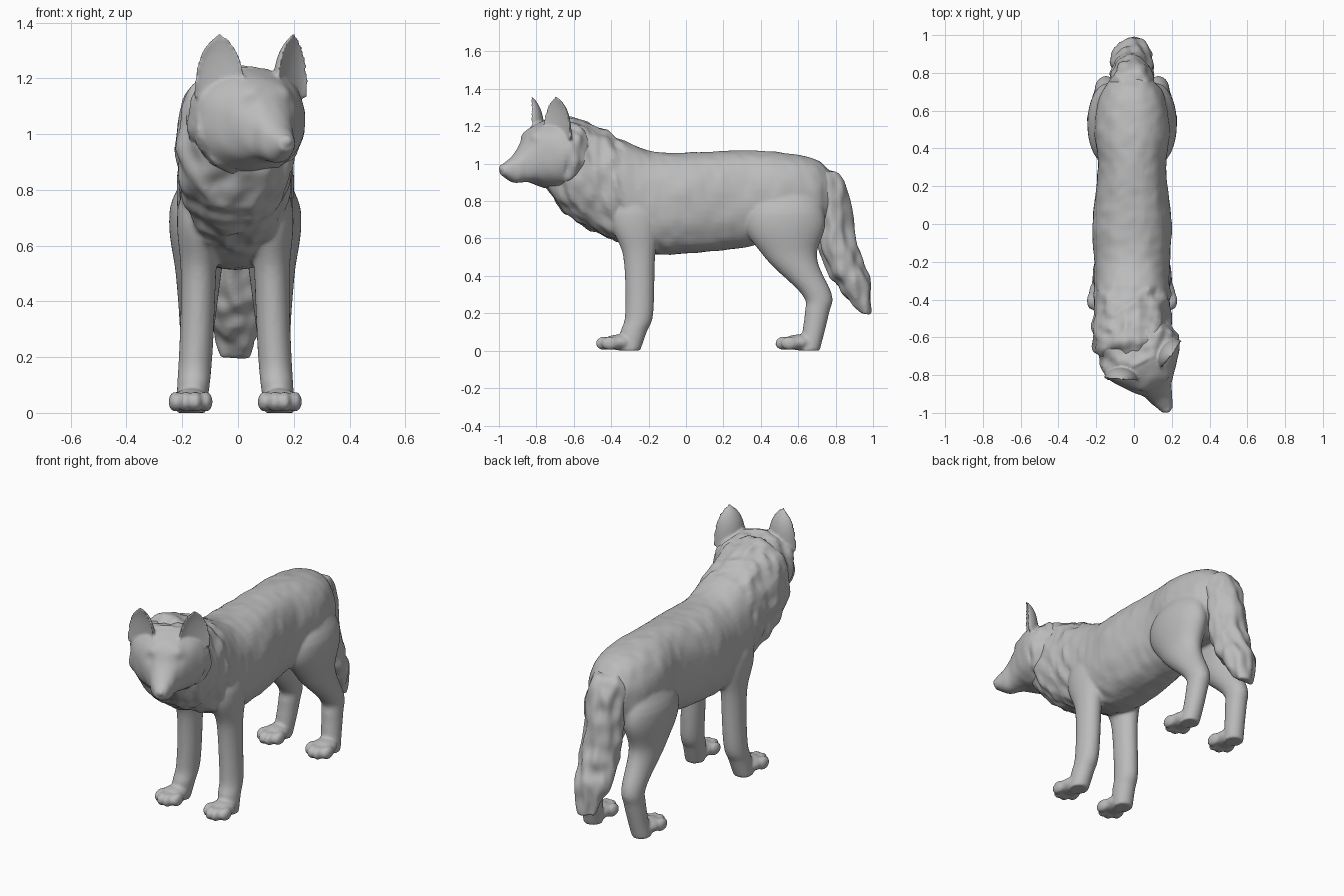
import bpy, bmesh, math
from mathutils import Vector, Matrix, noise

if "Cube" in bpy.data.objects:
    bpy.data.objects.remove(bpy.data.objects["Cube"])

grey = (0.5, 0.5, 0.5, 1)
fur = bpy.data.materials.new("grey_fur")
fur.use_nodes = True
fur.diffuse_color = grey
fur.node_tree.nodes["Principled BSDF"].inputs["Base Color"].default_value = grey


def spline(rows, steps=8):
    """Interpolate smoothly between a few section rows."""
    last = len(rows) - 1
    smooth = []
    for index in range(last):
        before, start, end, after = (Vector(rows[min(max(index + offset, 0), last)])
                                     for offset in (-1, 0, 1, 2))
        for step in range(steps):
            t = step / steps
            leave, arrive = (end - before) / 2, (after - start) / 2
            gap = end - start
            smooth.append(start + leave * t + (3 * gap - 2 * leave - arrive) * t ** 2
                          + (leave + arrive - 2 * gap) * t ** 3)
    return smooth + [Vector(rows[last])]


def loft(bm, rows, place, sides=48):
    """Skin closed rings; place(row, cosine, sine) gives each ring point."""
    angles = [math.tau * side / sides for side in range(sides)]
    rings = [[bm.verts.new(place(row, math.cos(angle), math.sin(angle))) for angle in angles]
             for row in rows]
    for lower, upper in zip(rings, rings[1:]):
        for side in range(sides):
            # a negative index closes the ring
            bm.faces.new((lower[side - 1], lower[side], upper[side], upper[side - 1]))
    bm.faces.new(rings[0])
    bm.faces.new(rings[-1])


def fuller(value):
    """Swell a circle slightly towards a square."""
    return math.copysign(abs(value) ** 0.87, value)


def along_body(row, cosine, sine):
    y, low, high, half_width = row
    return (half_width * fuller(cosine), y, (low + high) / 2 + (high - low) / 2 * fuller(sine))


def blob(bm, centre, size):
    placing = Matrix.Translation(centre) @ Matrix.Diagonal((*size, 1))
    bmesh.ops.create_uvsphere(bm, u_segments=16, v_segments=10, radius=1, matrix=placing)


def ruffle(bm, strength):
    """Push the surface in and out in soft tufts; strength(point) is the depth."""
    bmesh.ops.recalc_face_normals(bm, faces=bm.faces)
    bm.normal_update()
    for vert in bm.verts:
        x, y, z = vert.co
        tuft = noise.noise(Vector((x * 2, y * 2, z)) * 10)
        vert.co += vert.normal * tuft * strength(vert.co)


def finish(bm, name, voxel, softness):
    """Fuse the overlapping volumes of a part into one skin."""
    bmesh.ops.recalc_face_normals(bm, faces=bm.faces)
    mesh = bpy.data.meshes.new(name)
    bm.to_mesh(mesh)
    bm.free()
    mesh.materials.append(fur)
    mesh.shade_smooth()
    part = bpy.data.objects.new(name, mesh)
    bpy.context.collection.objects.link(part)
    fuse = part.modifiers.new("fuse", 'REMESH')
    fuse.mode = 'VOXEL'
    fuse.voxel_size = voxel
    fuse.use_smooth_shade = True
    soften = part.modifiers.new("soften", 'SMOOTH')
    soften.iterations = softness


# Torso with neck ruff: y, underside, back, half width
body = bmesh.new()
torso = [(0.82, 0.8, 0.9, 0.05), (0.7, 0.62, 1.02, 0.16), (0.5, 0.6, 1.06, 0.2),
         (0.3, 0.55, 1.07, 0.18), (0, 0.52, 1.06, 0.21), (-0.2, 0.52, 1.07, 0.2),
         (-0.4, 0.6, 1.16, 0.2), (-0.6, 0.7, 1.24, 0.21), (-0.7, 0.8, 1.2, 0.18),
         (-0.77, 0.92, 1.08, 0.08)]
loft(body, spline(torso), along_body)
ruffle(body, lambda point: 0.024 if point.y < -0.35 else 0.006)


# Legs: height, centre y, half depth; width and lean follow by rule
def leg(rows, side):
    def lean(z):
        return side * (0.13 + 0.03 * (1 - z) ** 4 - 0.35 * max(z - 0.75, 0))

    def along_leg(row, cosine, sine):
        z, y, depth = row
        half_width = 0.035 + depth / 3
        return (lean(z) + half_width * cosine, y + depth * sine, z)

    loft(body, spline(rows), along_leg)
    # paw pad and four toes
    ankle_y = rows[-1][1]
    blob(body, (lean(0), ankle_y - 0.06, 0.045), (0.068, 0.08, 0.042))
    for across in (-1.5, -0.5, 0.5, 1.5):
        reach = 0.14 - 0.015 * across ** 2
        toe = (lean(0) + across * 0.036, ankle_y - reach, 0.04)
        blob(body, toe, (0.026, 0.048, 0.037))


front = [(0.95, -0.27, 0.06), (0.7, -0.27, 0.13), (0.5, -0.25, 0.085),
         (0.2, -0.25, 0.075), (0.1, -0.28, 0.07), (0, -0.3, 0.055)]
hind = [(0.97, 0.56, 0.1), (0.7, 0.53, 0.215), (0.5, 0.56, 0.14),
        (0.3, 0.7, 0.08), (0.2, 0.7, 0.065), (0, 0.66, 0.055)]
for side in (1, -1):
    leg(front, side)
    leg(hind, side)
body.transform(Matrix.Translation((-0.01, 0, 0)))
finish(body, "body_and_legs", voxel=0.009, softness=6)


# Bushy tail: height, centre y, half depth
def along_tail(row, cosine, sine):
    z, y, depth = row
    return ((0.03 + 0.8 * depth) * cosine - 0.01, y + depth * sine, z)


bm = bmesh.new()
tail = [(0.98, 0.7, 0.05), (0.9, 0.75, 0.095), (0.7, 0.785, 0.1), (0.5, 0.83, 0.105),
        (0.35, 0.895, 0.09), (0.2, 0.955, 0.025)]
loft(bm, spline(tail, steps=12), along_tail)
ruffle(bm, lambda point: 0.02)
finish(bm, "tail", voxel=0.008, softness=3)


# Ears: rounded tips, cupped on the front, turned outward
def along_ear(row, cosine, sine):
    rise, half_width = row
    hollow = sine if sine > 0 else -sine / 3
    return (half_width * cosine, 0.8 * half_width * hollow, 1.13 + 0.235 * rise)


def ear(side):
    bm = bmesh.new()
    rises = [math.sin(step / 20 * math.pi / 2) for step in range(20)]
    loft(bm, [(rise, 0.075 * (1 - rise ** 4) + 0.02 * (1 - rise)) for rise in rises], along_ear)
    seat = Matrix.Translation((side * 0.15, -0.02, 0))
    bm.transform(seat @ Matrix.Rotation(side * math.radians(28), 4, 'Z'))
    mesh = bpy.data.meshes.new("ear")
    bm.to_mesh(mesh)
    bm.free()
    return mesh


# Head and muzzle, built facing forward and then turned
bm = bmesh.new()
head = [(0.28, 0.98, 1.15, 0.08), (0.2, 0.9, 1.21, 0.17), (0.08, 0.86, 1.23, 0.22),
        (0, 0.87, 1.23, 0.2), (-0.1, 0.9, 1.18, 0.125), (-0.15, 0.9, 1.1, 0.08),
        (-0.2, 0.9, 1.04, 0.06), (-0.27, 0.94, 0.99, 0.03)]
loft(bm, spline(head), along_body)
# eye sockets pressed in below raised brows
for vert in bm.verts:
    for side in (1, -1):
        for height, push in ((1.1, 0.02), (1.15, -0.01)):
            distance = (vert.co - Vector((side * 0.07, -0.1, height))).length
            vert.co.y += push * math.exp(-(distance / 0.03) ** 2)
ruffle(bm, lambda point: 0.02 if point.y > 0.02 else 0.003)
blob(bm, (0, -0.26, 0.975), (0.026, 0.022, 0.022))
for side in (1, -1):
    bm.from_mesh(ear(side))
bm.transform(Matrix.Translation((0.06, -0.745, 0)) @ Matrix.Rotation(math.radians(26), 4, 'Z'))
finish(bm, "head_and_ears", voxel=0.007, softness=5)
